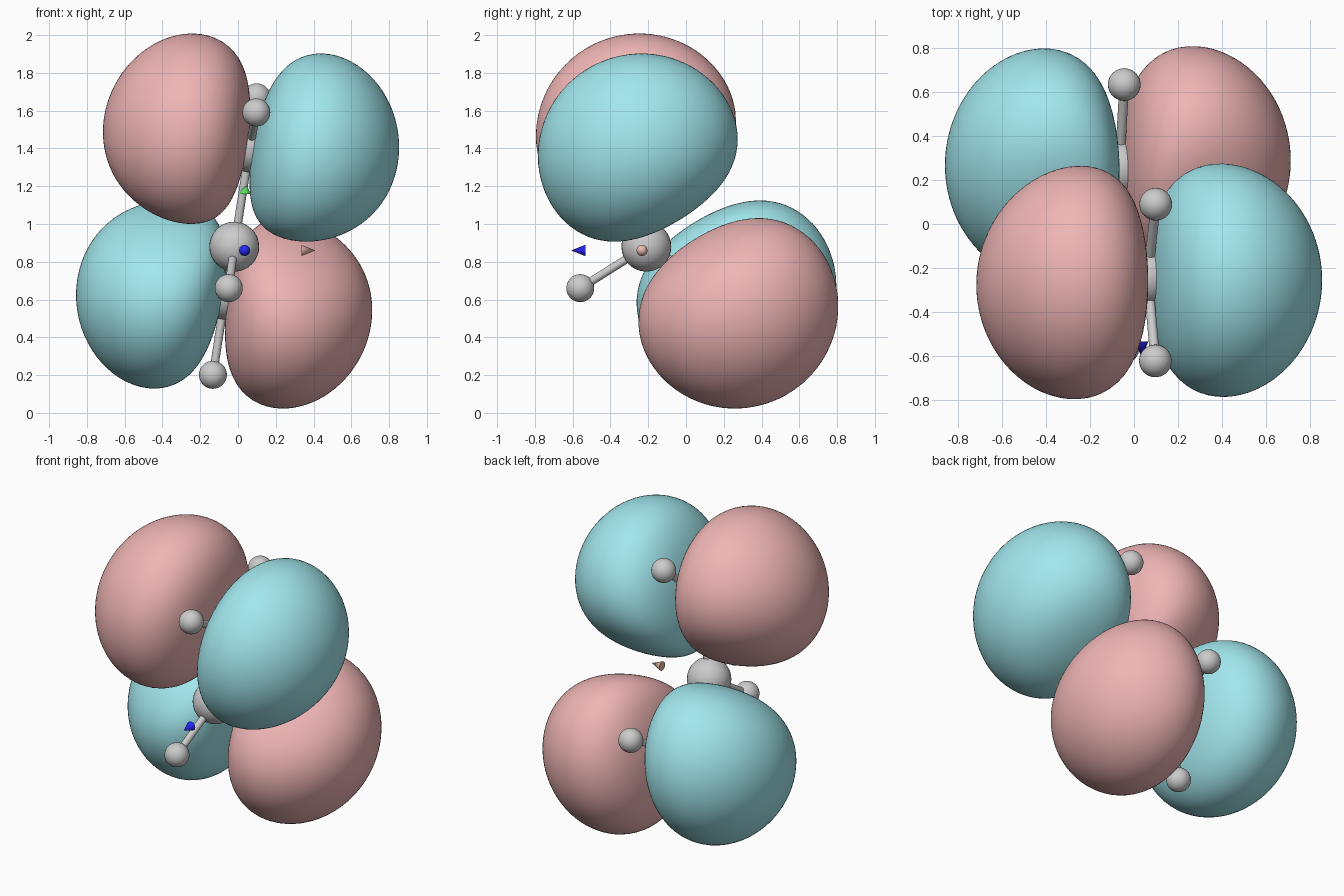
import bpy, bmesh, math
from mathutils import Vector

if "Cube" in bpy.data.objects:
    bpy.data.objects.remove(bpy.data.objects["Cube"])

# Tilted molecular plane: u points along the central hydrogen, v towards the upper end
CENTRE = Vector((-0.02, -0.21, 0.88))
U = Vector((-0.07, -0.847, -0.532))
V = Vector((0.14, -0.532, 0.847))
NORMAL = U.cross(V).normalized()
if NORMAL.x < 0:
    NORMAL.negate()


def at(u, v):
    return CENTRE + U * u + V * v


def material(name, color):
    m = bpy.data.materials.new(name)
    m.diffuse_color = (*color, 1)
    m.use_nodes = True
    m.node_tree.nodes["Principled BSDF"].inputs["Base Color"].default_value = m.diffuse_color
    return m


def add(name, bm, mat=None):
    me = bpy.data.meshes.new(name)
    bm.normal_update()
    for f in bm.faces:
        f.smooth = len(f.verts) <= 4  # round end caps stay flat
    bm.to_mesh(me)
    bm.free()
    ob = bpy.data.objects.new(name, me)
    bpy.context.collection.objects.link(ob)
    if mat:
        me.materials.append(mat)
    return ob


def ball(name, p, r):
    bm = bmesh.new()
    bmesh.ops.create_uvsphere(bm, u_segments=32, v_segments=16, radius=r)
    add(name, bm).location = p


def rod(name, a, b, r1, r2, mat=None, segs=20):
    bm = bmesh.new()
    bmesh.ops.create_cone(bm, cap_ends=True, segments=segs, radius1=r1, radius2=r2,
                          depth=(b - a).length)
    ob = add(name, bm, mat)
    ob.location = (a + b) / 2
    ob.rotation_mode = 'QUATERNION'
    ob.rotation_quaternion = (b - a).to_track_quat('Z', 'Y')


# Atoms and bonds
mid = at(0, 0)
ball("central_atom", mid, 0.132)
centre_h = at(0.413, 0)
ball("central_small_atom", centre_h, 0.074)
rod("central_bond", mid, centre_h, 0.022, 0.022)
ends = []
for label, s in (("upper", 1), ("lower", -1)):
    end = at(-0.255, 0.461 * s)
    ends.append(end)
    ball(label + "_end_atom", end, 0.132)
    rod(label + "_chain_bond", mid, end, 0.022, 0.022)
    for side, u, v in (("front", -0.03, 0.82), ("back", -0.674, 0.51)):
        h = at(u, v * s)
        ball(f"{label}_{side}_small_atom", h, 0.074)
        rod(f"{label}_{side}_bond", end, h, 0.022, 0.022)

# Cloud lobes: surface of equal strength of two opposed dumbbell fields
DECAY, LEVEL = 5.5, 0.0095


def field(p):
    a, b = p - ends[0], p - ends[1]
    return (a.dot(NORMAL) * math.exp(-DECAY * a.length)
            - b.dot(NORMAL) * math.exp(-DECAY * b.length))


def lobe(name, end, side, sign, mat):
    origin = end + NORMAL * 0.36 * side
    bm = bmesh.new()
    bmesh.ops.create_icosphere(bm, subdivisions=5, radius=1)
    for vert in bm.verts:
        d = vert.co.normalized()
        t = 0.1
        while t < 1.2 and field(origin + d * t) * sign > LEVEL:
            t += 0.04
        lo, hi = t - 0.04, t
        for _ in range(10):
            m = (lo + hi) / 2
            if field(origin + d * m) * sign > LEVEL:
                lo = m
            else:
                hi = m
        vert.co = origin + d * lo
    add(name, bm, mat)


teal = material("teal", (0.36, 0.80, 0.85))
red = material("soft_red", (0.86, 0.46, 0.46))
lobe("upper_right_lobe", ends[0], 1, 1, teal)
lobe("upper_left_lobe", ends[0], -1, -1, red)
lobe("lower_right_lobe", ends[1], 1, -1, red)
lobe("lower_left_lobe", ends[1], -1, 1, teal)

# Small axis arrowheads
hub = Vector((0.035, -0.233, 0.86))
for name, d, color in (("side_arrowhead", (1, 0, 0), (0.8, 0.5, 0.4)),
                       ("front_arrowhead", (0, -1, 0), (0.02, 0.02, 0.9)),
                       ("up_arrowhead", (0, 0, 1), (0.1, 0.7, 0.1))):
    d = Vector(d)
    rod(name, hub + d * 0.30, hub + d * 0.375, 0.03, 0, material(name, color), 12)
